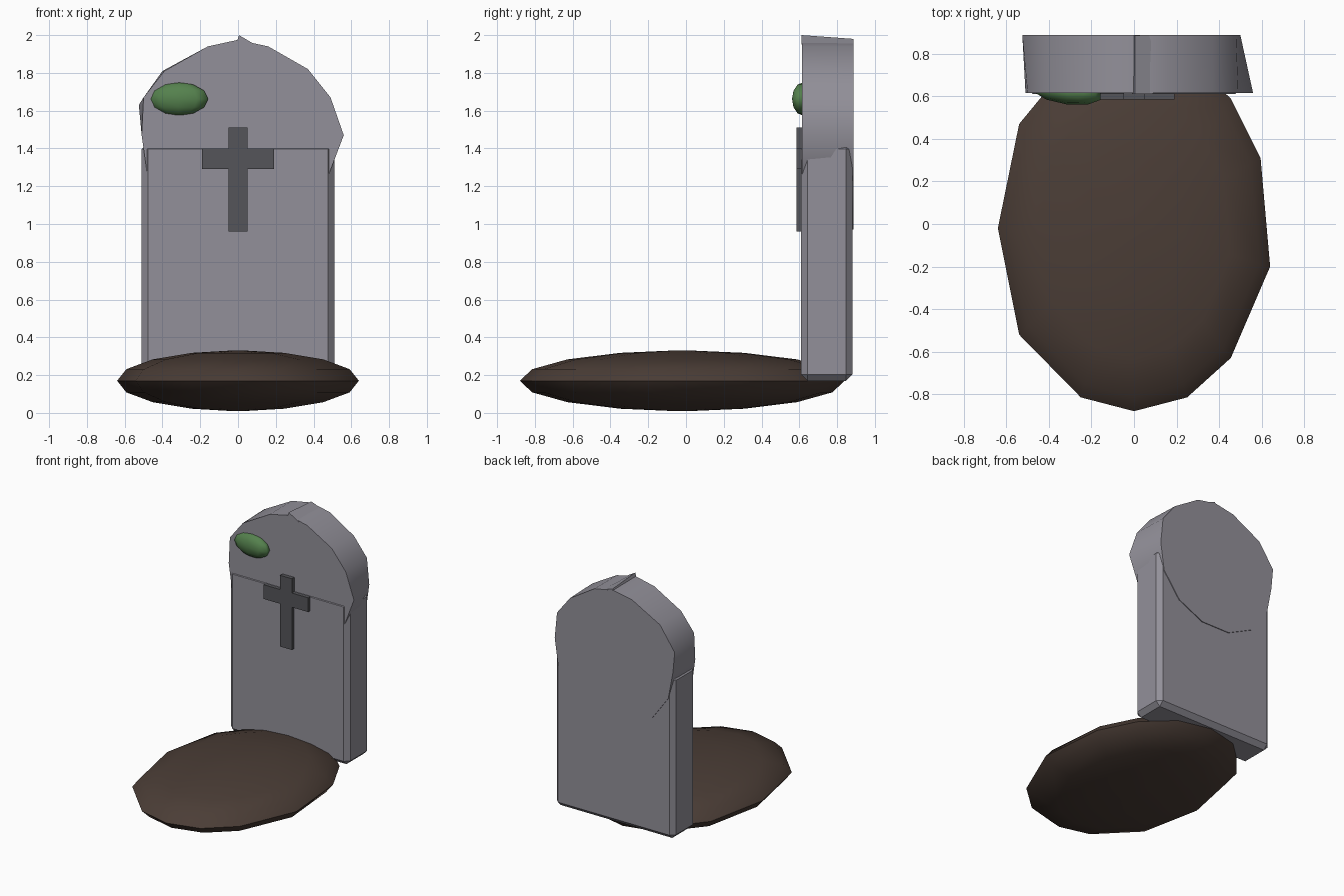
import bpy, bmesh, math

if "Cube" in bpy.data.objects:
    bpy.data.objects.remove(bpy.data.objects["Cube"])


def material(name, rgb):
    m = bpy.data.materials.new(name)
    m.diffuse_color = (*rgb, 1)
    m.use_nodes = True
    m.node_tree.nodes["Principled BSDF"].inputs["Base Color"].default_value = m.diffuse_color
    return m


STONE = material("stone", (0.29, 0.28, 0.32))
DARK = material("dark_stone", (0.09, 0.09, 0.10))
EARTH = material("earth", (0.07, 0.047, 0.037))
MOSS = material("moss", (0.09, 0.22, 0.075))


def loft(name, rings, mat, smooth=None):
    """Join equal-length rings of points; close both ends."""
    bm = bmesh.new()
    rows = [[bm.verts.new(p) for p in ring] for ring in rings]
    n = len(rows[0])
    for a, b in zip(rows, rows[1:]):
        for i in range(n):
            j = (i + 1) % n
            bm.faces.new((a[i], a[j], b[j], b[i]))
    bm.faces.new(rows[0])
    bm.faces.new(rows[-1])
    bmesh.ops.recalc_face_normals(bm, faces=bm.faces)
    return finish(name, bm, mat, smooth)


def finish(name, bm, mat, smooth=None):
    me = bpy.data.meshes.new(name)
    bm.to_mesh(me)
    bm.free()
    ob = bpy.data.objects.new(name, me)
    bpy.context.collection.objects.link(ob)
    me.materials.append(mat)
    if smooth is not None:
        bpy.ops.object.select_all(action='DESELECT')
        ob.select_set(True)
        bpy.context.view_layer.objects.active = ob
        bpy.ops.object.shade_smooth_by_angle(angle=math.radians(smooth))
    return ob


# Earth mound: uneven outline shrunk into a flattened dome above and below
outline = [(0, -.86), (.25, -.795), (.455, -.61), (.64, -.18), (.595, .33), (.455, .61), (.25, .80),
           (0, .86), (-.25, .80), (-.40, .66), (-.54, .49), (-.64, 0), (-.54, -.50), (-.25, -.795)]
mound_rings = []
for deg in (-86, -67.5, -45, -22.5, 0, 22.5, 45, 67.5, 86):
    s, h = math.cos(math.radians(deg)), math.sin(math.radians(deg))
    mound_rings.append([(x * s, -.02 + y * s, .17 + .16 * h) for x, y in outline])
loft("earth_mound", mound_rings, EARTH, 60)

# Headstone slab with chamfered edges
bm = bmesh.new()
bmesh.ops.create_cube(bm, size=1)
for v in bm.verts:
    v.co = (v.co.x * 1.02, .746 + v.co.y * .272, .80 + v.co.z * 1.26)
bmesh.ops.bevel(bm, geom=bm.edges[:], offset=.034, segments=1, affect='EDGES')
finish("headstone_slab", bm, STONE)

# Rounded top: uneven disc, slightly twisted from front to back
front = [(0, 1.975), (.16, 1.94), (.37, 1.82), (.49, 1.67), (.56, 1.47), (.48, 1.26), (.33, 1.07), (.12, .97),
         (-.12, .97), (-.33, 1.07), (-.48, 1.26), (-.51, 1.47), (-.50, 1.67), (-.39, 1.81), (-.16, 1.94)]
back = [(0, 1.97), (.16, 1.94), (.37, 1.81), (.48, 1.67), (.50, 1.47), (.47, 1.26), (.33, 1.07), (.12, .97),
        (-.12, .97), (-.33, 1.07), (-.47, 1.26), (-.51, 1.47), (-.525, 1.63), (-.40, 1.81), (-.16, 1.94)]
loft("headstone_rounded_top", [[(x, .615, z) for x, z in front],
                               [(x, .888, z) for x, z in back]], STONE, 50)

# Small ridge chip on the crown
loft("crown_chip", [[(-.01, .612, 1.95), (.005, .612, 2.0), (.09, .612, 1.95)],
                    [(-.01, .886, 1.95), (.005, .886, 1.98), (.09, .886, 1.95)]], STONE)

# Raised cross: half profile mirrored into one outline
half = [(.05, .96), (.05, 1.29), (.19, 1.29), (.19, 1.40), (.05, 1.40), (.05, 1.51)]
profile = half + [(-x, z) for x, z in reversed(half)]
loft("cross", [[(x, y, z) for x, z in profile] for y in (.585, .618)], DARK)

# Moss patch: squashed low-poly blob
bm = bmesh.new()
bmesh.ops.create_uvsphere(bm, u_segments=10, v_segments=6, radius=1)
for v in bm.verts:
    x, y, z = v.co
    v.co = (-.315 + .165 * x, .62 + .058 * y - .02 * x, 1.662 + .088 * z)
finish("moss_patch", bm, MOSS, 70)
